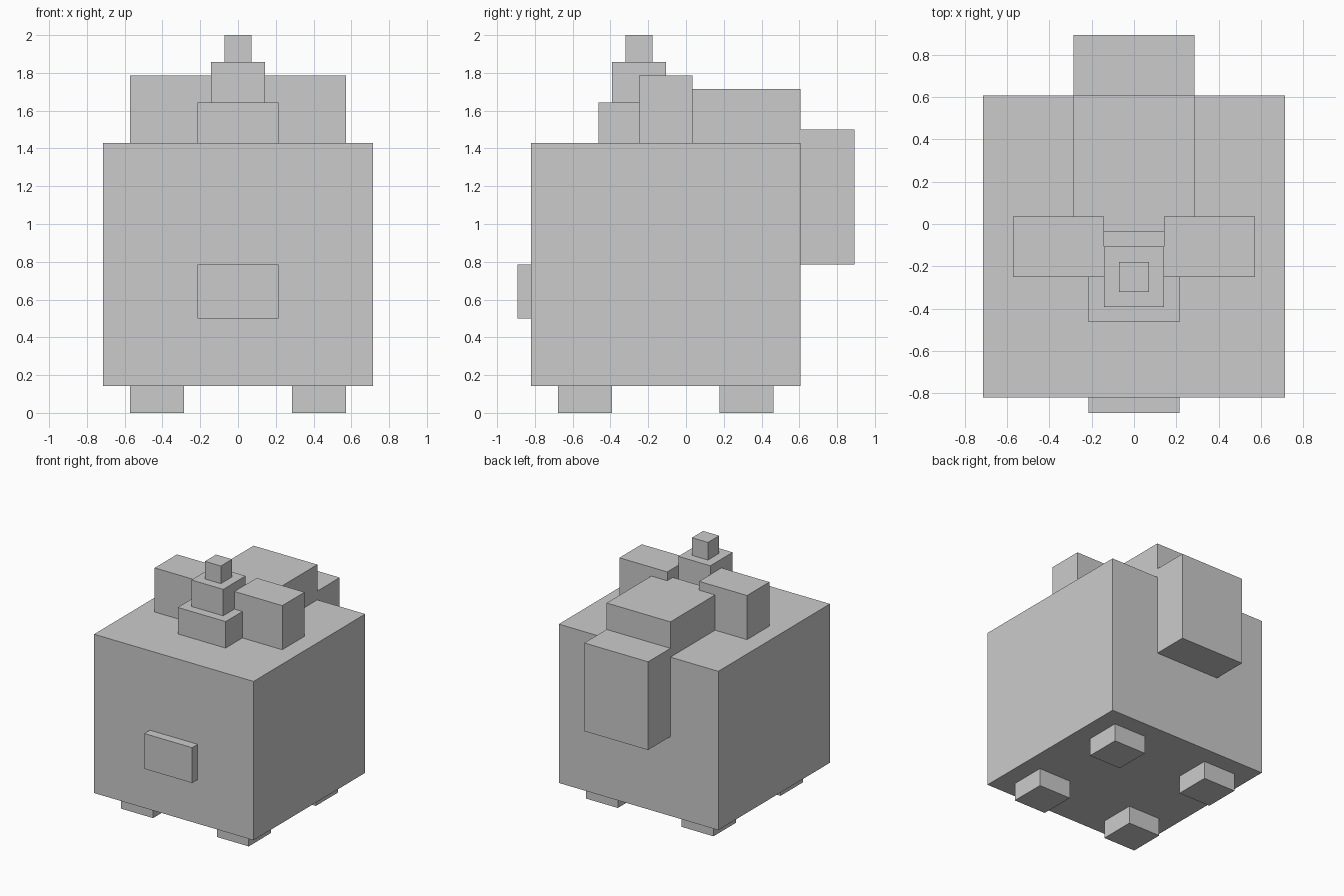
import bpy

if "Cube" in bpy.data.objects:
    bpy.data.objects.remove(bpy.data.objects["Cube"])

U = 1 / 14  # the model sits on a grid of 14 steps per unit


def box(name, x, y, z):
    """Axis-aligned box from (min, max) ranges in grid steps."""
    bpy.ops.mesh.primitive_cube_add(size=1)
    ob = bpy.context.object
    ob.name = name
    ob.location = [(a + b) / 2 * U for a, b in (x, y, z)]
    ob.scale = [(b - a) * U for a, b in (x, y, z)]
    bpy.ops.object.transform_apply(location=False, rotation=False, scale=True)
    return ob


# Body and snout
box("body", (-10, 10), (-11.5, 8.5), (2, 20))
box("snout", (-3, 3), (-12.5, -11.5), (7, 11))

# Mirrored feet and ears
for side, s in (("left", -1), ("right", 1)):
    foot_x = sorted((4 * s, 8 * s))
    box(f"front_foot_{side}", foot_x, (-9.5, -5.5), (0, 2))
    box(f"back_foot_{side}", foot_x, (2.5, 6.5), (0, 2))
    box(f"ear_{side}", sorted((2 * s, 8 * s)), (-3.5, 0.5), (20, 25))

# Stepped crest on the head
box("crest_base", (-3, 3), (-6.5, -0.5), (20, 23))
box("crest_middle", (-2, 2), (-5.5, -1.5), (23, 26))
box("crest_tip", (-1, 1), (-4.5, -2.5), (26, 28))

# Mane running back and hanging down behind
box("mane_top", (-4, 4), (-0.5, 8.5), (20, 24))
box("mane_back", (-4, 4), (8.5, 12.5), (11, 21))
